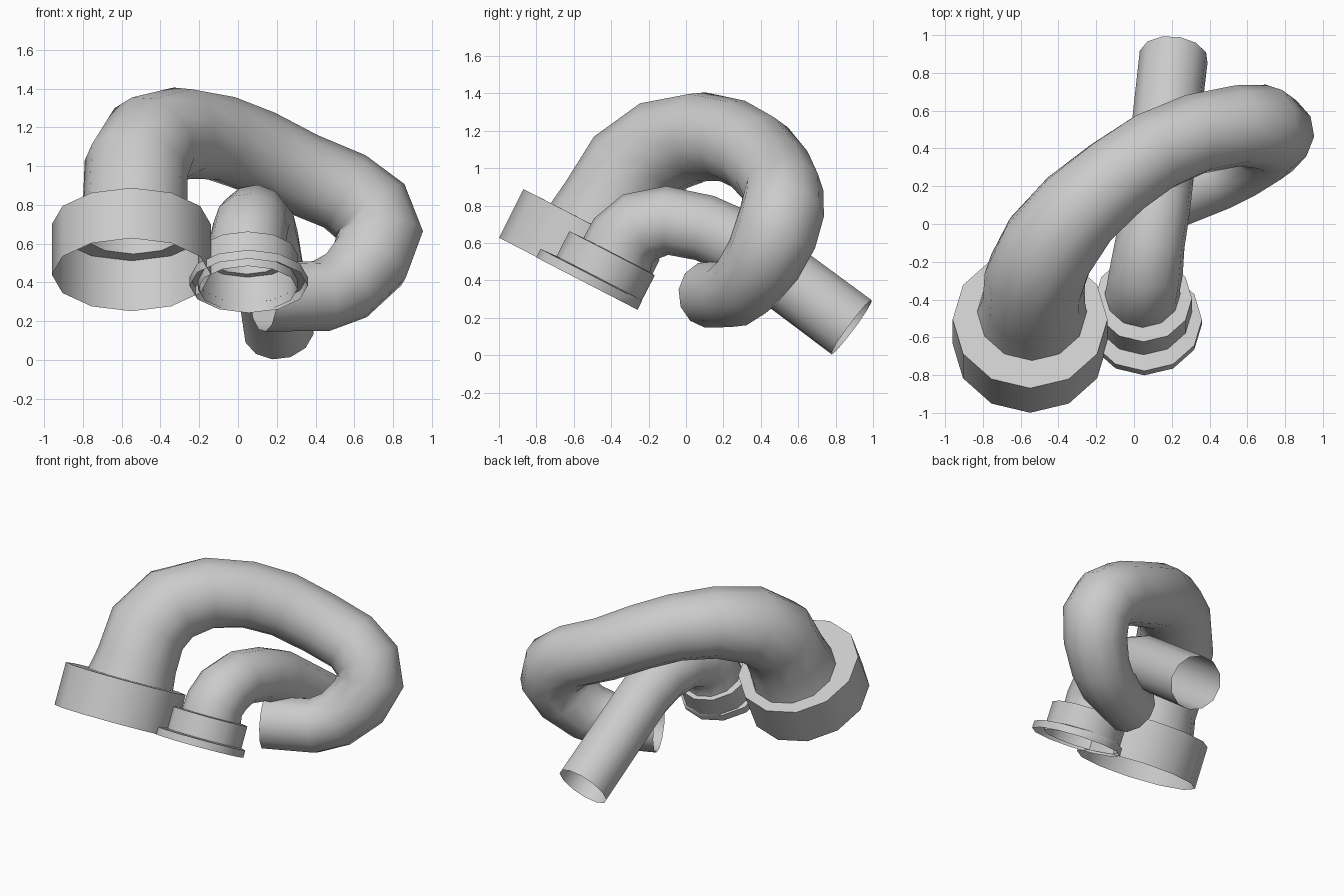
import bpy, bmesh, math
from mathutils import Vector

SIDES = 12
MOUTH = Vector((0, 0.46, 0.89)).normalized()   # shared tilt of both collars


def sweep(name, sections, fixed):
    """Skin rings (x, y, z, radius); the first `fixed` rings keep the collar tilt."""
    pts = [Vector(s[:3]) for s in sections]
    bm = bmesh.new()
    u = Vector((1, 0, 0))
    rings = []
    for i, s in enumerate(sections):
        if i < fixed:
            t = MOUTH
        elif i == len(pts) - 1:
            t = (pts[i] - pts[i - 1]).normalized()
        else:
            t = ((pts[i] - pts[i - 1]).normalized()
                 + (pts[i + 1] - pts[i]).normalized()).normalized()
        u = (u - t * u.dot(t)).normalized()
        v = t.cross(u)
        ring = []
        for k in range(SIDES):
            a = 2 * math.pi * k / SIDES
            ring.append(bm.verts.new(pts[i] + s[3] * (u * math.cos(a) + v * math.sin(a))))
        rings.append(ring)
    for a, b in zip(rings, rings[1:]):
        for k in range(SIDES):
            n = (k + 1) % SIDES
            bm.faces.new((a[k], a[n], b[n], b[k]))
    me = bpy.data.meshes.new(name)
    bm.to_mesh(me)
    bm.free()
    ob = bpy.data.objects.new(name, me)
    bpy.context.collection.objects.link(ob)
    bpy.ops.object.select_all(action='DESELECT')
    ob.select_set(True)
    bpy.context.view_layer.objects.active = ob
    bpy.ops.object.shade_smooth_by_angle(angle=math.radians(50))
    return ob


# Large hooked pipe with its wide open collar
sweep("large_pipe", [
    (-0.55, -0.635, 0.44, 0.41),
    (-0.55, -0.505, 0.70, 0.41),
    (-0.54, -0.465, 0.68, 0.29),
    (-0.53, -0.405, 0.80, 0.27),
    (-0.525, -0.29, 0.99, 0.27),
    (-0.45, -0.12, 1.12, 0.26),
    (-0.29, 0.08, 1.17, 0.24),
    (-0.09, 0.25, 1.145, 0.225),
    (0.10, 0.38, 1.075, 0.22),
    (0.32, 0.475, 0.965, 0.215),
    (0.55, 0.52, 0.87, 0.215),
    (0.68, 0.515, 0.77, 0.225),
    (0.73, 0.48, 0.65, 0.225),
    (0.68, 0.415, 0.51, 0.21),
    (0.56, 0.325, 0.385, 0.195),
    (0.43, 0.25, 0.33, 0.185),
    (0.13, 0.125, 0.325, 0.18),
], 3)

# Small bent pipe with its open drum
sweep("small_pipe", [
    (0.05, -0.487, 0.367, 0.257),
    (0.05, -0.395, 0.545, 0.257),
    (0.045, -0.37, 0.535, 0.20),
    (0.05, -0.335, 0.615, 0.195),
    (0.065, -0.25, 0.685, 0.195),
    (0.085, -0.10, 0.72, 0.185),
    (0.12, 0.10, 0.68, 0.18),
    (0.14, 0.28, 0.60, 0.18),
    (0.21, 0.885, 0.15, 0.183),
], 3)

# Off-centre flange lip around the drum mouth
sweep("small_flange", [
    (0.055, -0.53, 0.383, 0.305),
    (0.055, -0.507, 0.428, 0.305),
    (0.05, -0.464, 0.412, 0.257),
], 3)
